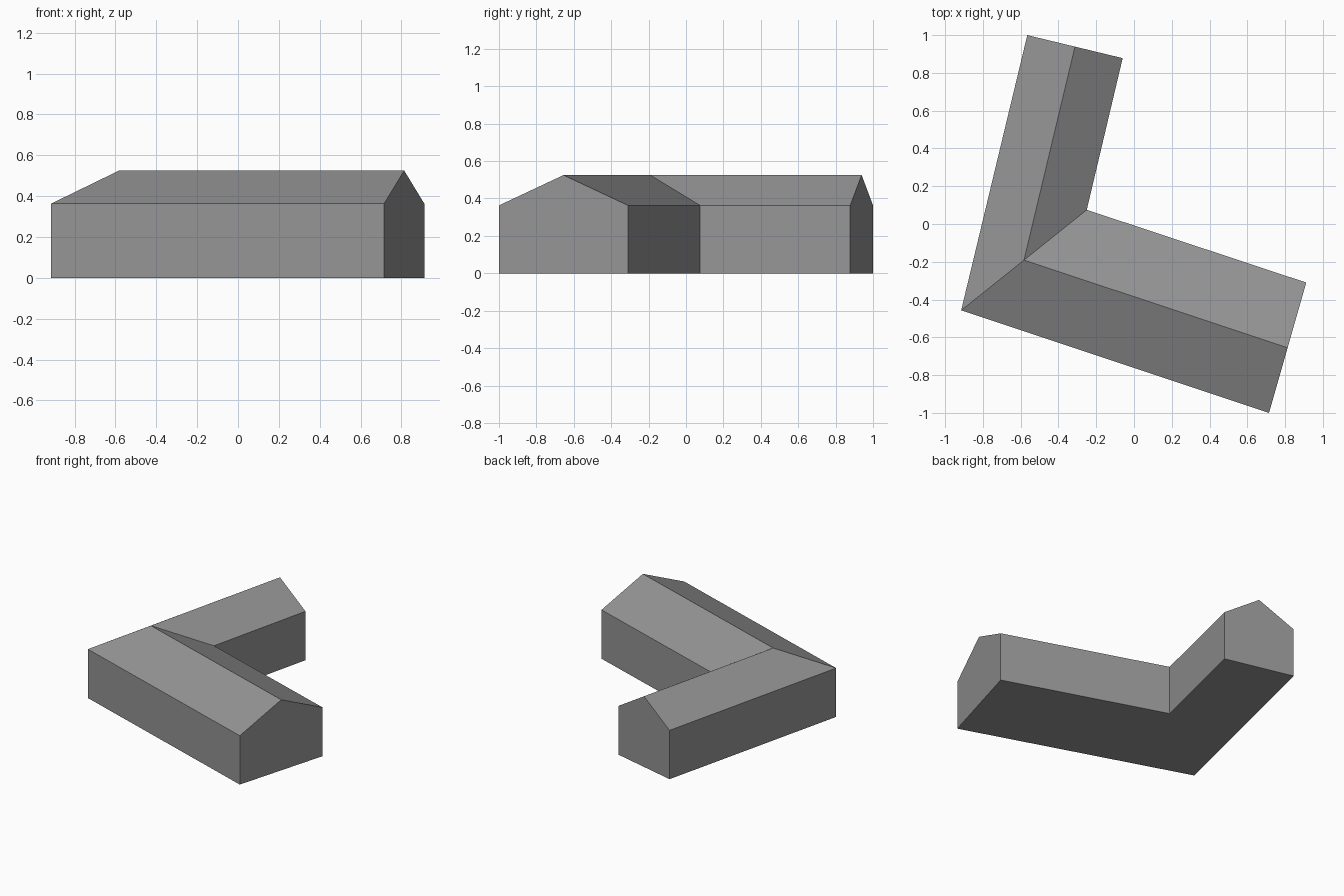
import bpy
import bmesh

cube = bpy.data.objects.get("Cube")
if cube:
    bpy.data.objects.remove(cube, do_unlink=True)

EAVE, RIDGE = 0.363, 0.525

# Plan of the two wings: (outer wall, inner wall) at each cross-section
plan = [
    ((-0.565, 1.0), (-0.06, 0.878)),      # back gable
    ((-0.915, -0.457), (-0.25, 0.075)),   # mitred corner
    ((0.715, -1.0), (0.912, -0.31)),      # side gable
]

grey = bpy.data.materials.new("grey")
grey.use_nodes = True
colour = (0.3, 0.3, 0.3, 1)
grey.diffuse_color = colour
grey.node_tree.nodes["Principled BSDF"].inputs["Base Color"].default_value = colour


def gable_section(bm, outer, inner):
    """House-shaped ring of five vertices, ridge midway between the walls."""
    mid = [(a + b) / 2 for a, b in zip(outer, inner)]
    points = [(*outer, 0), (*outer, EAVE), (*mid, RIDGE), (*inner, EAVE), (*inner, 0)]
    return [bm.verts.new(p) for p in points]


# Walls, roof slopes and floor lofted along the plan, closed by the gables
bm = bmesh.new()
rings = [gable_section(bm, *walls) for walls in plan]
for a, b in zip(rings, rings[1:]):
    for i in range(5):
        j = (i + 1) % 5
        bm.faces.new((a[i], a[j], b[j], b[i]))
bm.faces.new(rings[0])
bm.faces.new(rings[-1])
bmesh.ops.recalc_face_normals(bm, faces=bm.faces)

mesh = bpy.data.meshes.new("gabled_building")
bm.to_mesh(mesh)
bm.free()
mesh.materials.append(grey)
building = bpy.data.objects.new("gabled_building", mesh)
bpy.context.collection.objects.link(building)
